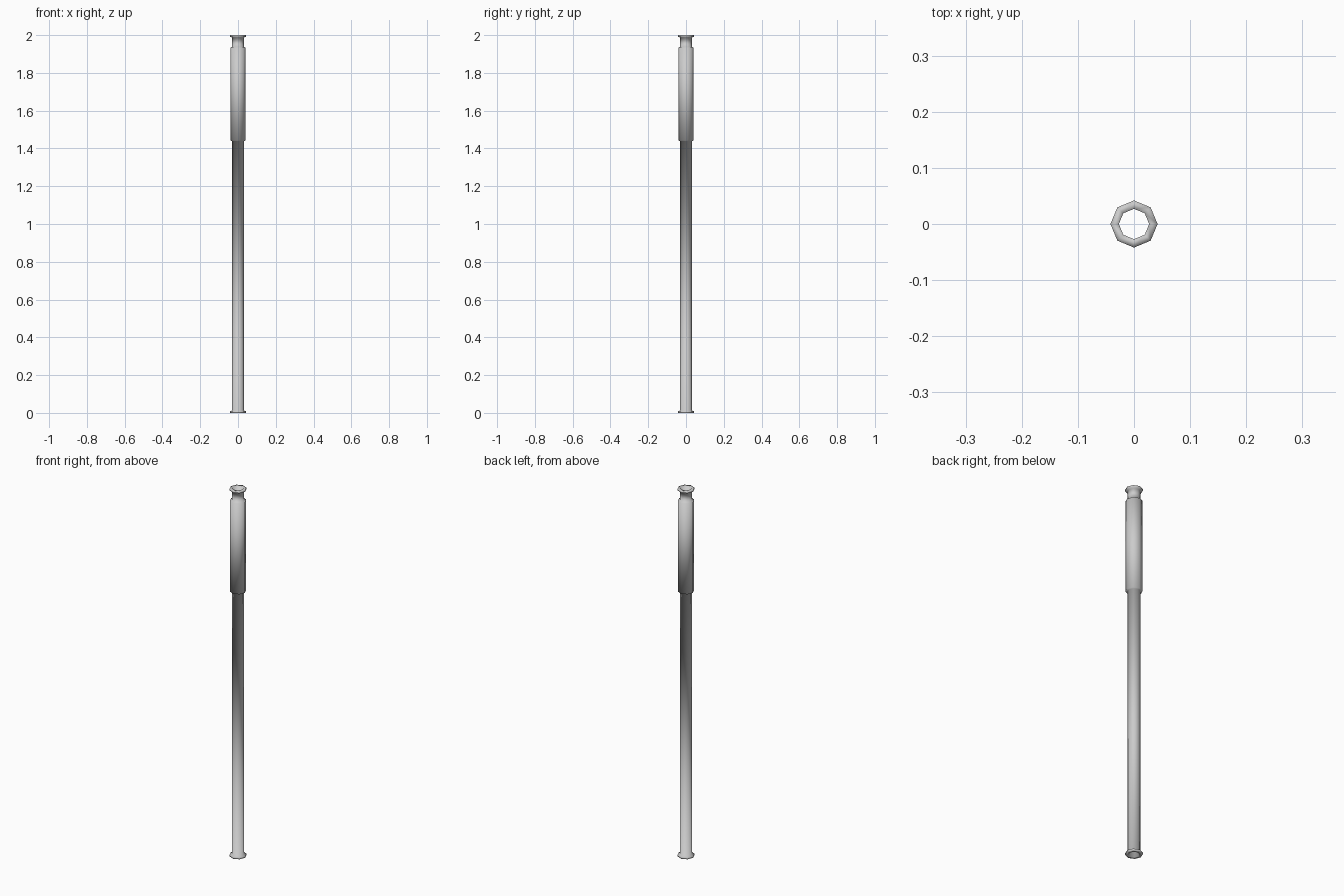
import bpy, bmesh, math

if "Cube" in bpy.data.objects:
    bpy.data.objects.remove(bpy.data.objects["Cube"])

SIDES = 8


def lathe(name, profile):
    """Spin a closed (radius, height) profile around z."""
    bm = bmesh.new()
    rings = []
    for i in range(SIDES):
        a = 2 * math.pi * i / SIDES
        rings.append([bm.verts.new((r * math.cos(a), r * math.sin(a), z)) for r, z in profile])
    n = len(profile)
    for i in range(SIDES):
        a, b = rings[i], rings[(i + 1) % SIDES]
        for j in range(n):
            k = (j + 1) % n
            bm.faces.new((a[j], b[j], b[k], a[k]))
    bmesh.ops.recalc_face_normals(bm, faces=bm.faces)
    for f in bm.faces:
        f.smooth = True
    mesh = bpy.data.meshes.new(name)
    bm.to_mesh(mesh)
    bm.free()
    obj = bpy.data.objects.new(name, mesh)
    bpy.context.collection.objects.link(obj)
    return obj


# Hollow octagonal pole with end flanges and a thicker sleeve near the top
lathe("hollow_pole", [
    (0.027, 0.0), (0.042, 0.0), (0.042, 0.009), (0.031, 0.013),          # bottom flange
    (0.031, 1.44), (0.041, 1.441), (0.041, 1.935), (0.031, 1.936),       # shaft and sleeve
    (0.031, 1.987), (0.042, 1.991), (0.042, 2.0), (0.027, 2.0),          # neck and top flange
])
